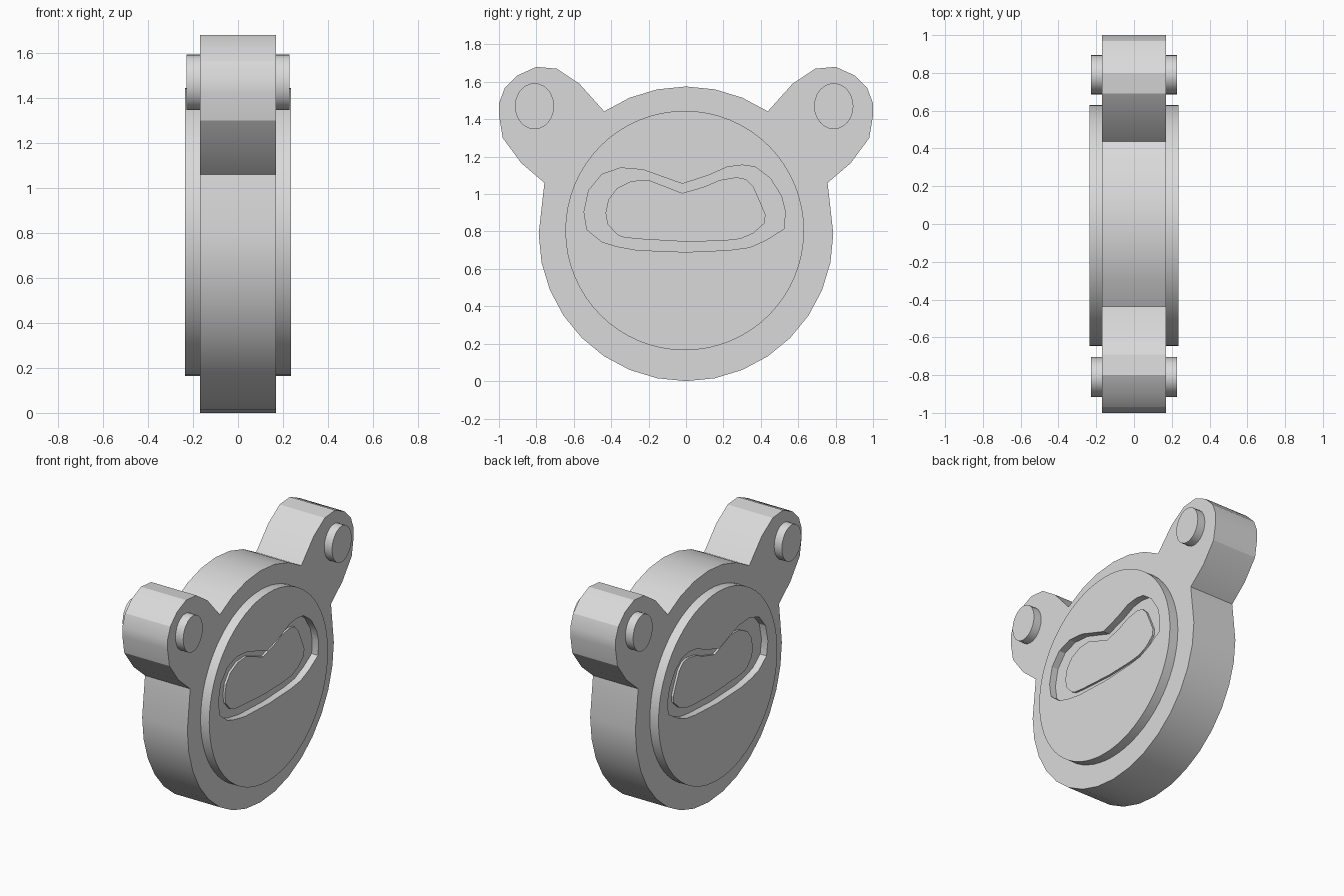
import bpy, bmesh, math

if "Cube" in bpy.data.objects:
    bpy.data.objects.remove(bpy.data.objects["Cube"])

GREY = (0.7, 0.7, 0.7, 1.0)
grey = bpy.data.materials.new("plain grey")
grey.use_nodes = True
grey.diffuse_color = GREY
grey.node_tree.nodes["Principled BSDF"].inputs["Base Color"].default_value = GREY


def ellipse(cy, cz, ry, rz, n):
    return [(cy + ry * math.cos(2 * math.pi * i / n), cz + rz * math.sin(2 * math.pi * i / n))
            for i in range(n)]


def ring(bm, pts, x):
    """Closed loop of vertices in the YZ plane at x."""
    vs = [bm.verts.new((x, y, z)) for y, z in pts]
    for i, v in enumerate(vs):
        bm.edges.new((vs[i - 1], v))
    return vs


def wall(bm, a, b):
    for i in range(len(a)):
        bm.faces.new((a[i - 1], a[i], b[i], b[i - 1]))


def fill_between(bm, *rings):
    edges = [bm.edges.get((r[i - 1], r[i])) for r in rings for i in range(len(r))]
    bmesh.ops.triangle_fill(bm, use_beauty=True, use_dissolve=False,
                            edges=edges, normal=(1, 0, 0))


def finish(bm, name, angle, mirror=False):
    bmesh.ops.recalc_face_normals(bm, faces=bm.faces[:])
    mesh = bpy.data.meshes.new(name)
    bm.to_mesh(mesh)
    bm.free()
    mesh.materials.append(grey)
    ob = bpy.data.objects.new(name, mesh)
    bpy.context.collection.objects.link(ob)
    bpy.ops.object.select_all(action='DESELECT')
    ob.select_set(True)
    bpy.context.view_layer.objects.active = ob
    bpy.ops.object.shade_smooth_by_angle(angle=math.radians(angle))
    if mirror:
        ob.modifiers.new("Mirror", 'MIRROR').use_axis[0] = True


def prism(name, pts, x0, x1, angle, mirror=False):
    bm = bmesh.new()
    a, b = ring(bm, pts, x0), ring(bm, pts, x1)
    wall(bm, a, b)
    bm.faces.new(a)
    bm.faces.new(b)
    finish(bm, name, angle, mirror)


# Body: round slab with two lugs, half outline mirrored across y
R = 0.7875


def arc(k):
    a = math.radians(11.25 * k)
    return (R * math.sin(a), R + R * math.cos(a))


lug = [(0.57, 1.59), (0.69, 1.67), (0.80, 1.68), (0.90, 1.635), (0.97, 1.565),
       (1.0, 1.485), (1.0, 1.42), (0.98, 1.30), (0.88, 1.165), (0.757, 1.06)]
half = [arc(k) for k in range(1, 4)] + lug + [arc(k) for k in range(8, 16)]
outline = [arc(0)] + half + [arc(16)] + [(-y, z) for y, z in reversed(half)]
prism("body", outline, -0.17, 0.17, 24)

# Pins on both sides of each lug
for name, y in (("front_pin", -0.81), ("back_pin", 0.79)):
    prism(name, ellipse(y, 1.47, 0.105, 0.123, 24), 0.15, 0.228, 30, True)

# Raised disc with a recessed panel holding a low island
recess = [(-0.545, 0.905), (-0.52, 1.02), (-0.45, 1.105), (-0.35, 1.14), (-0.23, 1.13),
          (-0.02, 1.055), (0.12, 1.10), (0.22, 1.145), (0.30, 1.155), (0.37, 1.145),
          (0.45, 1.085), (0.51, 0.99), (0.53, 0.91), (0.525, 0.815), (0.43, 0.755),
          (0.34, 0.715), (0.23, 0.70), (0, 0.69), (-0.26, 0.70), (-0.37, 0.72),
          (-0.45, 0.745), (-0.53, 0.81)]
island = [(-0.43, 0.90), (-0.415, 0.97), (-0.37, 1.03), (-0.29, 1.07), (-0.20, 1.075),
          (-0.02, 1.005), (0.10, 1.04), (0.18, 1.075), (0.27, 1.09), (0.32, 1.08),
          (0.36, 1.04), (0.40, 0.95), (0.425, 0.89), (0.42, 0.845), (0.36, 0.79),
          (0.29, 0.76), (0.20, 0.75), (0, 0.745), (-0.26, 0.76), (-0.34, 0.77),
          (-0.37, 0.785), (-0.42, 0.84)]
FACE, FLOOR, TOP = 0.235, 0.187, 0.202
bm = bmesh.new()
disc = ellipse(-0.007, 0.805, 0.638, 0.64, 64)
base, rim = ring(bm, disc, 0.12), ring(bm, disc, FACE)
r_top, r_floor = ring(bm, recess, FACE), ring(bm, recess, FLOOR)
i_floor, i_top = ring(bm, island, FLOOR), ring(bm, island, TOP)
bm.faces.new(base)
wall(bm, base, rim)
fill_between(bm, rim, r_top)
wall(bm, r_top, r_floor)
fill_between(bm, r_floor, i_floor)
wall(bm, i_floor, i_top)
fill_between(bm, i_top)
finish(bm, "face_disc", 24, True)
